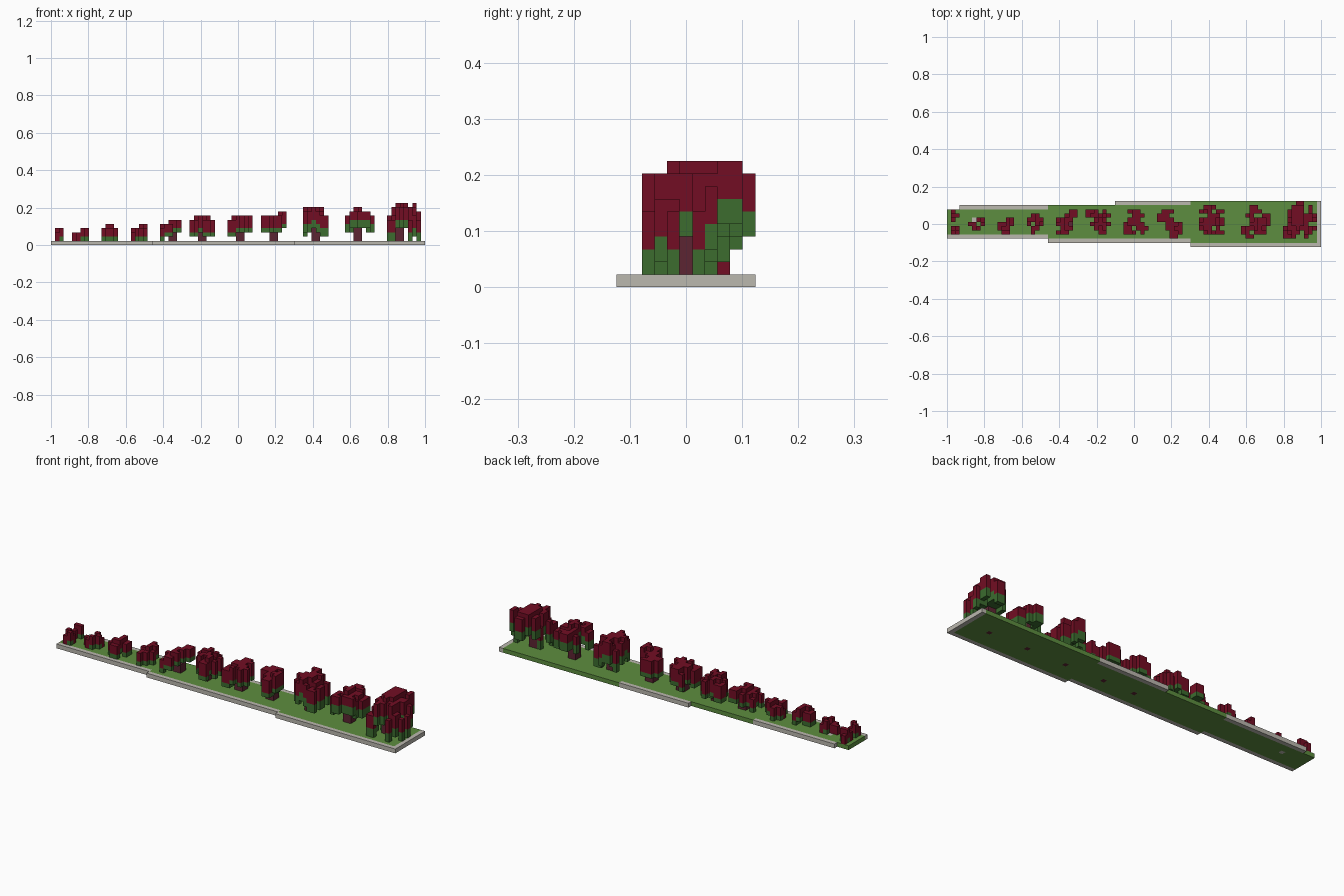
import bpy
import bmesh
from mathutils import Vector

cube = bpy.data.objects.get("Cube")
if cube:
    bpy.data.objects.remove(cube, do_unlink=True)

LENGTH, DEPTH = 89, 11
V = 2 / LENGTH


def material(name, rgb):
    m = bpy.data.materials.new(name)
    m.use_nodes = True
    m.diffuse_color = (*rgb, 1)
    bsdf = m.node_tree.nodes["Principled BSDF"]
    bsdf.inputs["Base Color"].default_value = (*rgb, 1)
    bsdf.inputs["Roughness"].default_value = 0.9
    return m


GRASS, KERB, BLOSSOM, LEAF, WOOD = range(5)
MATS = [material("grass green", (0.11, 0.27, 0.05)),
        material("kerb grey", (0.50, 0.48, 0.43)),
        material("blossom crimson", (0.17, 0.004, 0.017)),
        material("leaf green", (0.045, 0.15, 0.028)),
        material("trunk brown", (0.107, 0.018, 0.032))]

# The six face directions of a block
AXES = [Vector(a) for a in ((1, 0, 0), (0, 1, 0), (0, 0, 1))]
SIDES = [(a, s) for a in range(3) for s in (-1, 1)]


def build_blocks(name, cells):
    """Make one mesh of unit blocks, keeping only the outer faces."""
    bm = bmesh.new()
    for cell, mat in cells.items():
        c = Vector(cell)
        for a, s in SIDES:
            n = AXES[a] * s
            if tuple(int(q) for q in c + n) in cells:
                continue
            u, w = AXES[(a + 1) % 3] * s / 2, AXES[(a + 2) % 3] / 2
            mid = c + Vector((0.5, 0.5, 0.5)) + n / 2
            pts = (mid - u - w, mid + u - w, mid + u + w, mid - u + w)
            verts = [bm.verts.new(((p.x - LENGTH / 2) * V, (p.y - DEPTH / 2) * V, p.z * V)) for p in pts]
            bm.faces.new(verts).material_index = mat
    bmesh.ops.remove_doubles(bm, verts=bm.verts, dist=V / 20)
    me = bpy.data.meshes.new(name)
    bm.to_mesh(me)
    bm.free()
    for m in MATS:
        me.materials.append(m)
    bpy.context.collection.objects.link(bpy.data.objects.new(name, me))


# Stepped ground strip with a kerb on parts of its rim
ground = {}
for i in range(LENGTH):
    front = 2 if i < 24 else 1 if i < 58 else 0
    back = 8 if i < 3 else 9 if i < 40 else 10
    back_kerb = 3 <= i < 24 or 40 <= i < 58
    for j in range(front, back + 1):
        edge = j == front or i == LENGTH - 1 or (j == back and back_kerb)
        ground[i, j, 0] = KERB if edge else GRASS
ground[6, 6, 0] = KERB

# Crowns seen from above, back row first; each letter is the top level (a = ground)
# name, left column, back row, blossom depth, leaf depth, trunk (column, row), map
TREES = [
    ("sprout", 1, 8, 2, 1, None,
     "c. dd c. .. dc cd"),
    ("seedling", 5, 6, 2, 1, None,
     "..dc cc.d .cd."),
    ("low_shrub", 12, 6, 2, 1, None,
     "..ed dded dee. .dd."),
    ("round_shrub", 19, 7, 2, 1, None,
     ".de. ddee c.ed .dd. .d.."),
    ("tall_shrub", 26, 8, 2, 1, (28, 5),
     "...ff ..eff deff. eef.. .eff. dee.."),
    ("young_tree", 33, 8, 3, 1, (35, 5),
     "ffg.f. fggfgf ..fgf. .fgggf ..gfg. ...ff."),
    ("small_tree", 42, 8, 3, 1, (44, 5),
     ".fgg.. ..ggg. .ggg.. fgggg. ff.ggg ffg.g."),
    ("slender_tree", 50, 8, 3, 1, (52, 5),
     ".ggg.. ggg... gggg.. ..gggh ..gghh ...ggh ...gg."),
    ("medium_tree", 60, 9, 3, 2, (62, 5),
     ".iih.. ghi.gg ..iii. hiiihg iiiihg hii.g. .hihgg"),
    ("broad_tree", 70, 9, 2, 2, (72, 5),
     "..hh... ..hhh.. .gh..gg ..hihhg ..iihhg ghhihg. gh.hhh. .hh...."),
    ("large_tree", 80, 10, 3, 2, (82, 5),
     "...ii... ..jjj.j. .ijjj.j. .ijjjiih .fjjjiif .ijjji.. giijiigf fgii.ig. ffi..f.."),
]

for name, left, back, red, green, trunk, plan in TREES:
    cells = {}
    for r, row in enumerate(plan.split()):
        for c, letter in enumerate(row):
            if letter == ".":
                continue
            top = ord(letter) - ord("a")
            for k in range(max(1, top - red - green + 1), top + 1):
                cells[left + c, back - r, k] = BLOSSOM if k > top - red else LEAF
    # Square trunk with a root block set into the ground of the grown trees
    if trunk:
        ti, tj = trunk
        peak = max(k for _, _, k in cells)
        for i in (ti, ti + 1):
            for j in (tj, tj + 1):
                for k in range(1, peak - red):
                    cells[i, j, k] = WOOD
        if ti > 40:
            cells[ti, tj, 0] = WOOD
            ground.pop((ti, tj, 0))
    build_blocks(name, cells)

build_blocks("ground_strip", ground)
